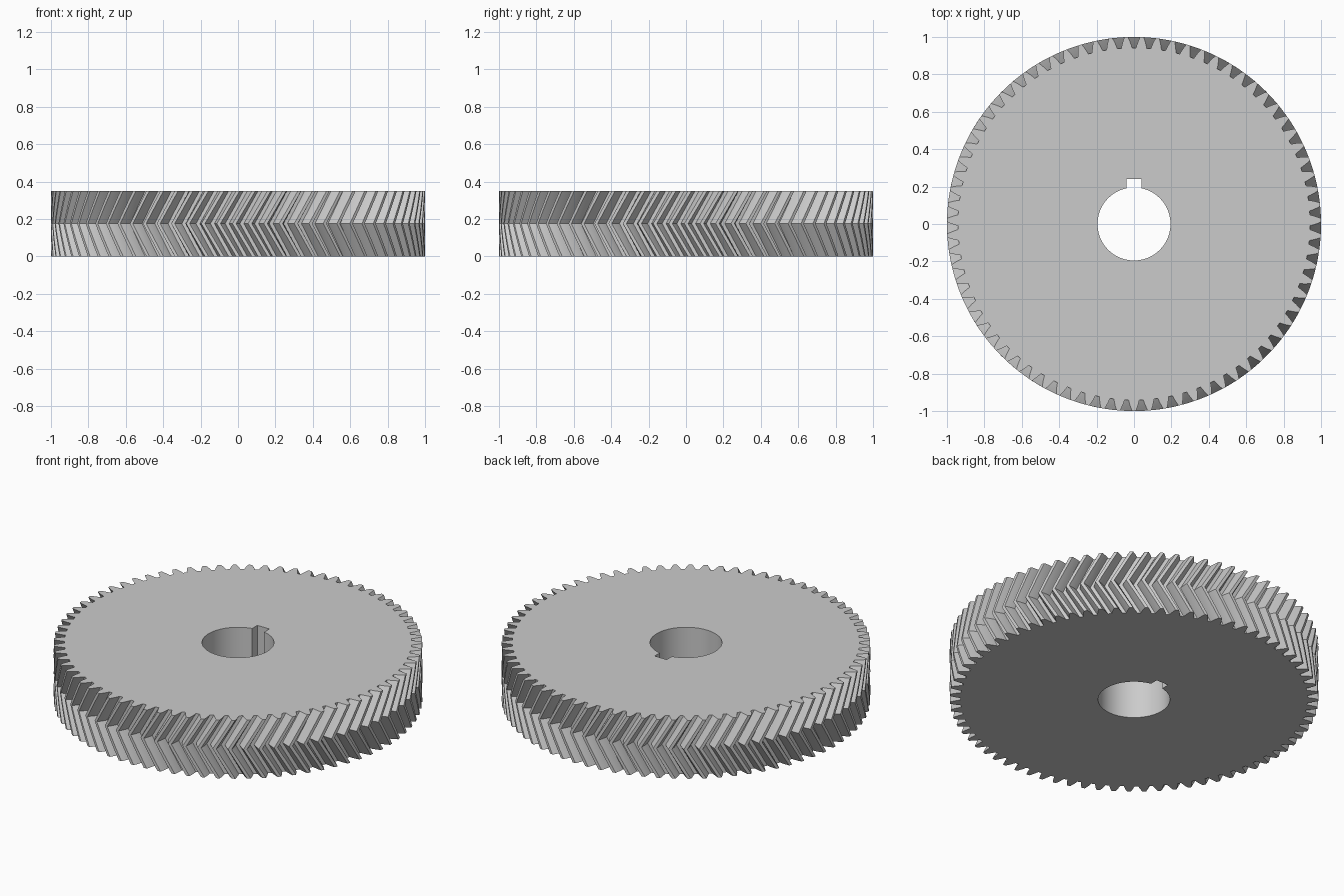
import bpy, bmesh, math

cube = bpy.data.objects.get("Cube")
if cube:
    bpy.data.objects.remove(cube, do_unlink=True)

TEETH = 75
HEIGHT = 0.35
PITCH_R = TEETH / (TEETH + 2)          # tip radius is 1
MODULE = 2 * PITCH_R / TEETH
ROOT_R = PITCH_R - 1.25 * MODULE
BASE_R = PITCH_R * math.cos(math.radians(20))
TWIST = math.tan(math.radians(30)) * HEIGHT / 2 / PITCH_R
BORE_R, KEY_HALF, KEY_TOP = 0.195, 0.04, 0.24
FLANK_STEPS, SLICES = 5, 8


def inv(r):
    a = math.acos(BASE_R / r)
    return math.tan(a) - a


def half_tooth(r):
    return math.pi / (2 * TEETH) - 0.0007 + inv(PITCH_R) - inv(r)


def gear_outline():
    """Polar points of the involute tooth ring, with a gap at the back."""
    radii = [ROOT_R + (1 - ROOT_R) * k / (FLANK_STEPS - 1) for k in range(FLANK_STEPS)]
    points = []
    for i in range(TEETH):
        centre = math.pi / 2 + (i + 0.5) * math.tau / TEETH
        points += [(r, centre - half_tooth(r)) for r in radii]
        points += [(r, centre + half_tooth(r)) for r in reversed(radii)]
    return points


def bore_outline(steps=96):
    """Round bore with a square keyway at the back."""
    gap = math.asin(KEY_HALF / BORE_R)
    start, sweep = math.pi / 2 + gap, math.tau - 2 * gap
    pts = [(BORE_R * math.cos(start + sweep * k / steps),
            BORE_R * math.sin(start + sweep * k / steps)) for k in range(steps + 1)]
    return pts + [(KEY_HALF, KEY_TOP), (-KEY_HALF, KEY_TOP)]


def skin(bm, rings):
    """Join a stack of matching closed rings with quads."""
    n = len(rings[0])
    for low, high in zip(rings, rings[1:]):
        for i in range(n):
            j = (i + 1) % n
            bm.faces.new((low[i], low[j], high[j], high[i]))


def ring_edges(bm, ring):
    return [bm.edges.get((a, b)) for a, b in zip(ring, ring[1:] + ring[:1])]


bm = bmesh.new()

# Herringbone teeth: the twist grows to mid height and then returns
outline = gear_outline()
tooth_rings = []
for s in range(SLICES + 1):
    t = s / SLICES
    turn = -TWIST * (1 - abs(2 * t - 1))
    tooth_rings.append([bm.verts.new((r * math.cos(a + turn), r * math.sin(a + turn), t * HEIGHT))
                        for r, a in outline])
skin(bm, tooth_rings)

# Bore wall with keyway
bore_rings = [[bm.verts.new((x, y, z)) for x, y in bore_outline()] for z in (0, HEIGHT)]
skin(bm, bore_rings)

# Flat end faces between teeth and bore
for k, normal in ((0, (0, 0, -1)), (-1, (0, 0, 1))):
    edges = ring_edges(bm, tooth_rings[k]) + ring_edges(bm, bore_rings[k])
    bmesh.ops.triangle_fill(bm, edges=edges, use_beauty=True, normal=normal)

bmesh.ops.recalc_face_normals(bm, faces=bm.faces)
mesh = bpy.data.meshes.new("herringbone_gear")
bm.to_mesh(mesh)
bm.free()

# Plain grey metal
grey = bpy.data.materials.new("plain_grey")
grey.use_nodes = True
colour = (0.6, 0.6, 0.6, 1)
grey.diffuse_color = colour
grey.node_tree.nodes["Principled BSDF"].inputs["Base Color"].default_value = colour
mesh.materials.append(grey)

gear = bpy.data.objects.new("herringbone_gear", mesh)
bpy.context.collection.objects.link(gear)
bpy.ops.object.select_all(action='DESELECT')
gear.select_set(True)
bpy.context.view_layer.objects.active = gear
bpy.ops.object.shade_smooth_by_angle(angle=math.radians(20))
